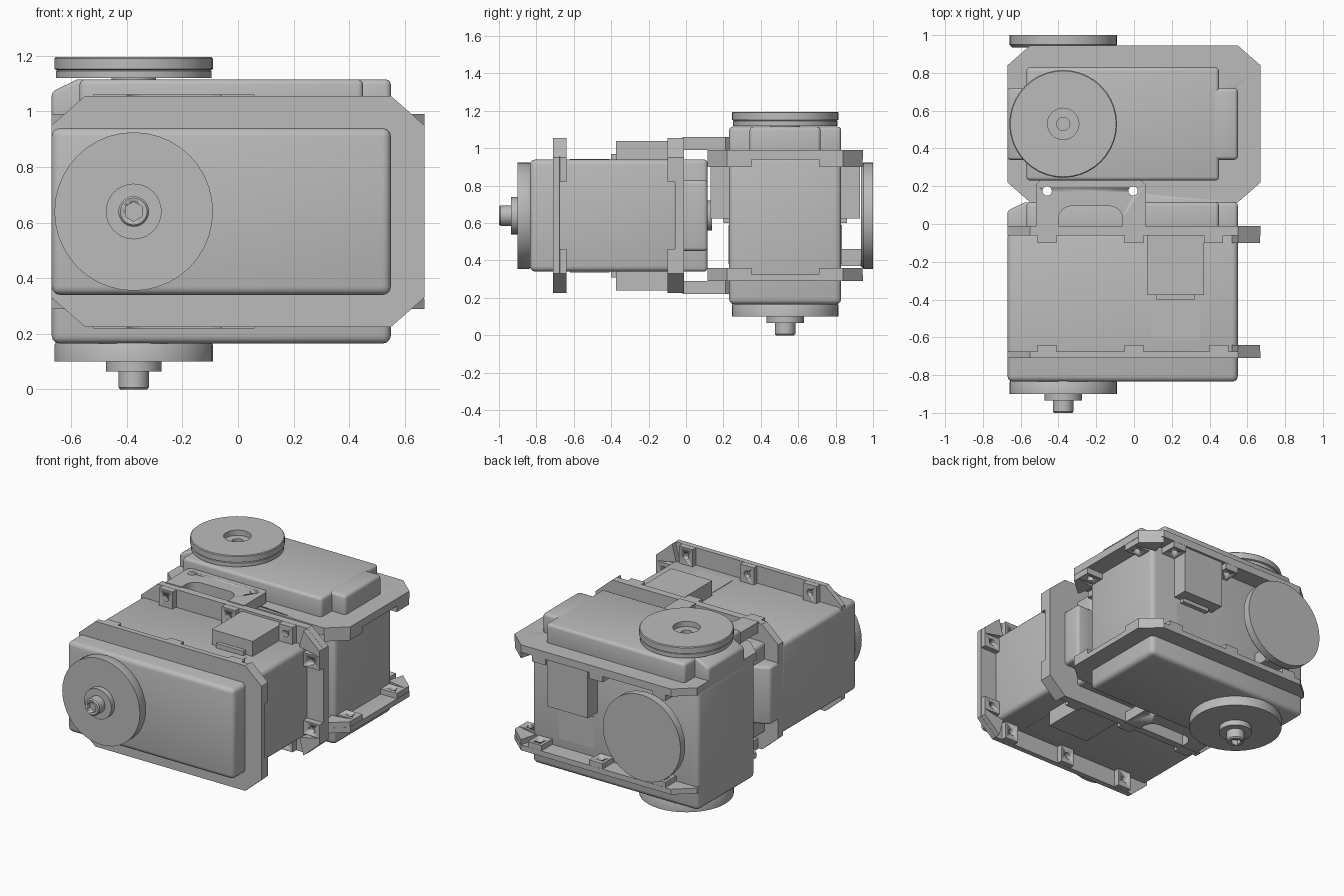
import bpy, bmesh, math
from mathutils import Matrix, Vector

cube = bpy.data.objects.get("Cube")
if cube:
    bpy.data.objects.remove(cube, do_unlink=True)

grey = bpy.data.materials.new("plain grey")
grey.use_nodes = True
GREY = (0.5, 0.5, 0.5, 1)
grey.diffuse_color = GREY
grey.node_tree.nodes["Principled BSDF"].inputs["Base Color"].default_value = GREY


def finish(name, bm, place, bevel=0.0):
    """Turn a bmesh into a placed object with optional rounded edges."""
    bm.transform(place)
    bmesh.ops.recalc_face_normals(bm, faces=bm.faces)
    mesh = bpy.data.meshes.new(name)
    bm.to_mesh(mesh)
    bm.free()
    mesh.materials.append(grey)
    ob = bpy.data.objects.new(name, mesh)
    bpy.context.collection.objects.link(ob)
    if bevel:
        mod = ob.modifiers.new("rounding", 'BEVEL')
        mod.width, mod.segments, mod.limit_method = bevel, 3, 'ANGLE'
    bpy.ops.object.select_all(action='DESELECT')
    ob.select_set(True)
    bpy.context.view_layer.objects.active = ob
    if bevel:
        bpy.ops.object.modifier_apply(modifier="rounding")
    bpy.ops.object.shade_smooth_by_angle(angle=math.radians(35))
    return ob


def prism(name, outline, lo, hi, place, bevel=0.0, sideways=False):
    """Extrude an outline along local z, or along local y when sideways."""
    bm = bmesh.new()
    put = (lambda a, b, c: (a, c, b)) if sideways else (lambda a, b, c: (a, b, c))
    face = bm.faces.new([bm.verts.new(put(a, b, lo)) for a, b in outline])
    new = bmesh.ops.extrude_face_region(bm, geom=[face])["geom"]
    move = Vector(put(0, 0, hi - lo))
    bmesh.ops.translate(bm, vec=move, verts=[v for v in new if isinstance(v, bmesh.types.BMVert)])
    return finish(name, bm, place, bevel)


def box(name, x, y, z, place, bevel=0.0):
    outline = [(x[0], y[0]), (x[1], y[0]), (x[1], y[1]), (x[0], y[1])]
    return prism(name, outline, z[0], z[1], place, bevel)


def lathe(name, profile, place, steps=40):
    """Spin (radius, height) points about the output shaft."""
    bm = bmesh.new()
    vs = [bm.verts.new((r, 0, h)) for r, h in profile]
    edges = [bm.edges.new(pair) for pair in zip(vs, vs[1:])]
    bmesh.ops.spin(bm, geom=vs + edges, cent=(0, 0, 0), axis=(0, 0, 1),
                   angle=math.tau, steps=steps, use_duplicate=False)
    bmesh.ops.remove_doubles(bm, verts=bm.verts, dist=0.0001)
    return finish(name, bm, place @ Matrix.Translation((SHAFT_X, 0, 0)))


def drill(ob, spots, radius, lo, hi, place, sides=16):
    """Cut holes along local z."""
    bm = bmesh.new()
    for x, y in spots:
        bmesh.ops.create_cone(bm, cap_ends=True, segments=sides, radius1=radius, radius2=radius,
                              depth=hi - lo, matrix=Matrix.Translation((x, y, (lo + hi) / 2)))
    cutter = finish("hole_cutter", bm, place)
    cutter.hide_render = True
    mod = ob.modifiers.new("holes", 'BOOLEAN')
    mod.operation, mod.solver, mod.object = 'DIFFERENCE', 'EXACT', cutter
    bpy.context.view_layer.objects.active = ob
    bpy.ops.object.modifier_apply(modifier="holes")
    bpy.data.objects.remove(cutter, do_unlink=True)


SHAFT_X = -0.375
LEFT, RIGHT, HALF = -0.67, 0.55, 0.3
BOLTS = [(-0.46, -0.355), (-0.005, -0.355)]
OCTAGON = [(-0.55, -0.415), (0.55, -0.415), (0.67, -0.31), (0.67, 0.31),
           (0.55, 0.415), (-0.55, 0.415), (LEFT, 0.31), (LEFT, -0.31)]


def servo(tag, place):
    # main case
    box(tag + "_case", (LEFT, RIGHT), (-HALF, HALF), (-0.475, 0.32), place, 0.03)

    # rear cover with notched corners and a sloped left end
    box(tag + "_cover", (-0.57, 0.45), (-HALF, HALF), (0.3, 0.475), place, 0.02)
    box(tag + "_cover_right", (0.4, RIGHT), (-0.19, 0.19), (0.3, 0.475), place, 0.02)
    slope = [(LEFT, 0.3), (-0.5, 0.3), (-0.5, 0.474), (-0.58, 0.474), (LEFT, 0.43)]
    prism(tag + "_cover_left", slope, -0.19, 0.19, place, 0.015, sideways=True)

    # mounting flanges with blind screw bosses on their inner sides
    for part, lo, hi, inner, shift in (("front", -0.35, -0.315, -0.28, 0), ("rear", 0.3, 0.35, 0.26, -0.03)):
        flange = prism(f"{tag}_{part}_flange", OCTAGON, lo, hi, place)
        z = (min(lo, inner) + 0.01, max(hi, inner) - 0.01)
        span = (hi - 0.01, inner) if part == "front" else (inner, lo + 0.01)
        hole = (hi - 0.02, inner + 0.02) if part == "front" else (inner - 0.02, lo + 0.02)
        for side in (-1, 1):
            for x in (-0.46, 0, 0.45 + shift):
                y0, y1 = sorted((side * 0.29, side * 0.414))
                boss = box(f"{tag}_{part}_boss", (x - 0.05, x + 0.05), (y0, y1), span, place)
                if tag == "front_servo" or side > 0:
                    drill(boss, [(x, side * 0.36)], 0.022, hole[0], hole[1], place)
                elif x < 0.1:
                    drill(boss, BOLTS, 0.025, -0.6, 0.6, place)
            y0, y1 = sorted((side * 0.18, side * 0.27))
            boss = box(f"{tag}_{part}_end_boss", (0.54, 0.668), (y0, y1), span, place)
            drill(boss, [(0.61, side * 0.225)], 0.022, hole[0], hole[1], place)
            corner = [(0.52, side * 0.3), (0.668, side * 0.27), (0.668, side * 0.31), (0.55, side * 0.414)]
            prism(f"{tag}_{part}_corner_rib", corner, span[0], span[1], place)
        if tag == "rear_servo":
            drill(flange, BOLTS, 0.025, -0.6, 0.6, place)

    # cable sockets on both wide sides
    for side in (-1, 1):
        def slab(name, x, depth, z):
            box(f"{tag}_{name}", x, sorted((side * 0.29, side * depth)), z, place)
        slab("socket", (0.07, 0.37), 0.4, (-0.015, 0.3))
        slab("socket_neck", (0.12, 0.32), 0.33, (-0.04, 0.0))
        slab("socket_plate", (0.09, 0.35), 0.303, (-0.26, -0.05))

    # drive horn, hub and socket-head bolt
    lathe(tag + "_drive_horn", [(0, -0.47), (0.28, -0.47), (0.285, -0.48), (0.285, -0.54), (0, -0.54)], place)
    lathe(tag + "_hub", [(0, -0.53), (0.1, -0.53), (0.1, -0.575), (0, -0.575)], place)
    bolt = lathe(tag + "_bolt", [(0, -0.57), (0.055, -0.57), (0.055, -0.632), (0.048, -0.64), (0, -0.64)], place)
    drill(bolt, [(SHAFT_X, 0)], 0.035, -0.66, -0.61, place, sides=6)

    # rear bearing boss
    lathe(tag + "_bearing", [(0, 0.47), (0.08, 0.47), (0.08, 0.5), (0.035, 0.5), (0.035, 0.48), (0, 0.48)], place)


front = Matrix.Translation((0, -0.36, 0.64)) @ Matrix.Rotation(-math.pi / 2, 4, 'X')
rear = Matrix.Translation((0, 0.53, 0.64))
servo("front_servo", front)
servo("rear_servo", rear)

# idler horn on top of the rear servo, with a stepped centre hole
lathe("idler_horn", [(0.08, 0.48), (0.28, 0.48), (0.28, 0.505), (0.275, 0.508), (0.285, 0.512),
                     (0.285, 0.55), (0.28, 0.555), (0.083, 0.555), (0.083, 0.52), (0.035, 0.52),
                     (0.035, 0.48), (0.08, 0.48)], rear)

# plain idler disc at the back and the block carrying it
lathe("back_disc", [(0, 1.295), (0.27, 1.295), (0.285, 1.31), (0.285, 1.36), (0, 1.36)], front)
box("back_disc_support", (-0.47, -0.28), (0.29, 0.405), (-0.27, -0.18), rear)

# paired bracket plates joining the servos, with a rounded slot and bolt holes
X0, X1, Y0, Y1 = -0.52, 0.06, -0.55, -0.3
arc = []
for cx, start in ((-0.33, 180), (-0.13, 90)):
    arc += [(cx + 0.07 * math.cos(math.radians(start - a)),
             -0.505 + 0.07 * math.sin(math.radians(start - a))) for a in range(0, 91, 15)]
plate = [(X0, Y0), (-0.4, Y0)] + arc + [(-0.06, Y0), (X1, Y0), (X1, Y1 - 0.02), (X1 - 0.02, Y1),
                                        (X0 + 0.02, Y1), (X0, Y1 - 0.02)]
for name, lo, hi in (("upper_bracket", 0.35, 0.42), ("lower_bracket", -0.42, -0.35)):
    drill(prism(name, plate, lo, hi, rear), BOLTS, 0.025, -0.6, 0.6, rear)
